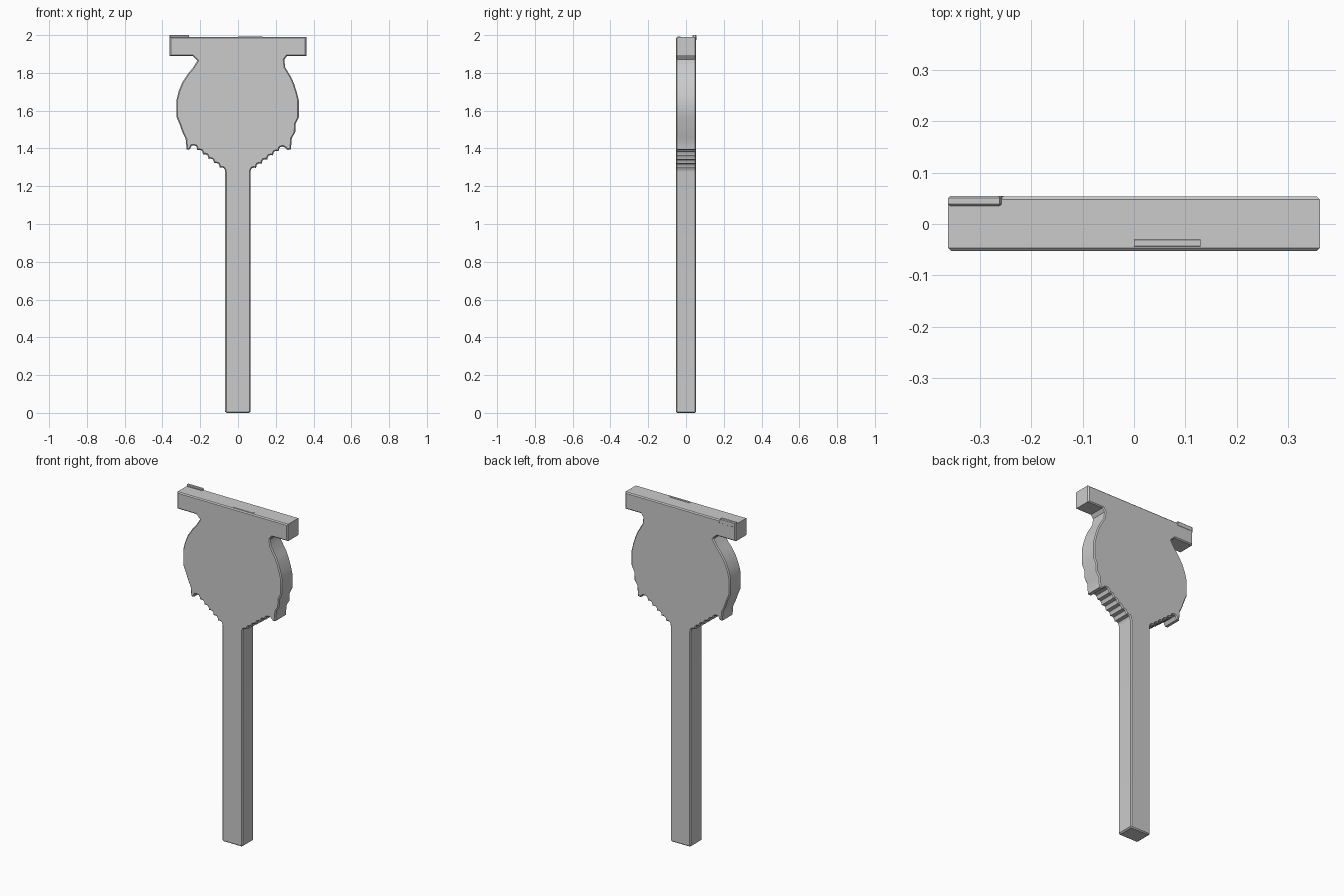
import bpy
import bmesh
import math
from mathutils import Vector

cube = bpy.data.objects.get("Cube")
if cube:
    bpy.data.objects.remove(cube)

# Single plain grey
GREY = (0.6, 0.6, 0.6, 1)
grey = bpy.data.materials.new("plain_grey")
grey.use_nodes = True
grey.diffuse_color = GREY
grey.node_tree.nodes["Principled BSDF"].inputs["Base Color"].default_value = GREY


def slab(name, outline, y0, y1, chamfer):
    """Extrude an x-z outline along y and chamfer both rims."""
    bm = bmesh.new()
    face = bm.faces.new([bm.verts.new((x, y0, z)) for x, z in outline])
    ext = bmesh.ops.extrude_face_region(bm, geom=[face])
    moved = [g for g in ext["geom"] if isinstance(g, bmesh.types.BMVert)]
    bmesh.ops.translate(bm, verts=moved, vec=(0, y1 - y0, 0))
    bmesh.ops.recalc_face_normals(bm, faces=bm.faces)
    rims = [e for e in bm.edges if abs(e.verts[0].co.y - e.verts[1].co.y) < 1e-5]
    bmesh.ops.bevel(bm, geom=rims, offset=chamfer, segments=1,
                    affect='EDGES', clamp_overlap=False)
    bmesh.ops.recalc_face_normals(bm, faces=bm.faces)
    mesh = bpy.data.meshes.new(name)
    bm.to_mesh(mesh)
    bm.free()
    mesh.materials.append(grey)
    obj = bpy.data.objects.new(name, mesh)
    bpy.context.collection.objects.link(obj)
    return obj


def scallops(a, b, count, depth, side):
    """Points from a to b, with rounded bumps pushed outward."""
    a, b = Vector(a), Vector(b)
    d = (b - a).normalized()
    out = Vector((-d.y, d.x)) * side
    steps = count * 4
    return [tuple(a.lerp(b, i / steps) + out * depth * abs(math.sin(math.pi * i / 4)))
            for i in range(1, steps)]


# Outline of each half, from the top of the crossbar down to the handle
left_half = [(0.362, 1.99), (0.362, 1.89), (0.26, 1.89), (0.245, 1.87),
             (0.25, 1.83), (0.283, 1.775), (0.298, 1.74), (0.312, 1.695),
             (0.322, 1.655), (0.322, 1.565), (0.305, 1.53), (0.303, 1.485),
             (0.285, 1.455), (0.28, 1.395), (0.262, 1.392), (0.245, 1.408)]
left_half += scallops((0.245, 1.408), (0.066, 1.275), 6, 0.012, -1)
left_half += [(0.066, 1.275), (0.066, 0.006)]

right_half = [(-0.362, 1.99), (-0.362, 1.89), (-0.24, 1.89), (-0.215, 1.865),
              (-0.24, 1.825), (-0.262, 1.80), (-0.295, 1.75), (-0.315, 1.70),
              (-0.325, 1.66), (-0.325, 1.565), (-0.308, 1.525), (-0.292, 1.48),
              (-0.277, 1.45), (-0.272, 1.395), (-0.256, 1.395), (-0.245, 1.415)]
right_half += scallops((-0.245, 1.415), (-0.068, 1.275), 6, 0.012, 1)
right_half += [(-0.068, 1.275), (-0.068, 0.006)]

# Handle, scalloped round head and crossbar in one solid
body = slab("handle_head_and_crossbar",
            left_half + [(0.058, 0), (-0.06, 0)] + right_half[::-1],
            -0.053, 0.054, 0.006)

# Raised lip along the back of one crossbar end
slab("crossbar_lip", [(-0.362, 1.97), (-0.25, 1.97), (-0.262, 2.0), (-0.362, 2.0)],
     0.035, 0.055, 0.004)

# Slightly raised patch on the crossbar top
slab("crossbar_patch", [(0, 1.985), (0.13, 1.985), (0.13, 1.993), (0, 1.993)],
     -0.044, -0.03, 0.001)

bpy.ops.object.select_all(action='DESELECT')
body.select_set(True)
bpy.context.view_layer.objects.active = body
bpy.ops.object.shade_smooth_by_angle(angle=math.radians(30))
